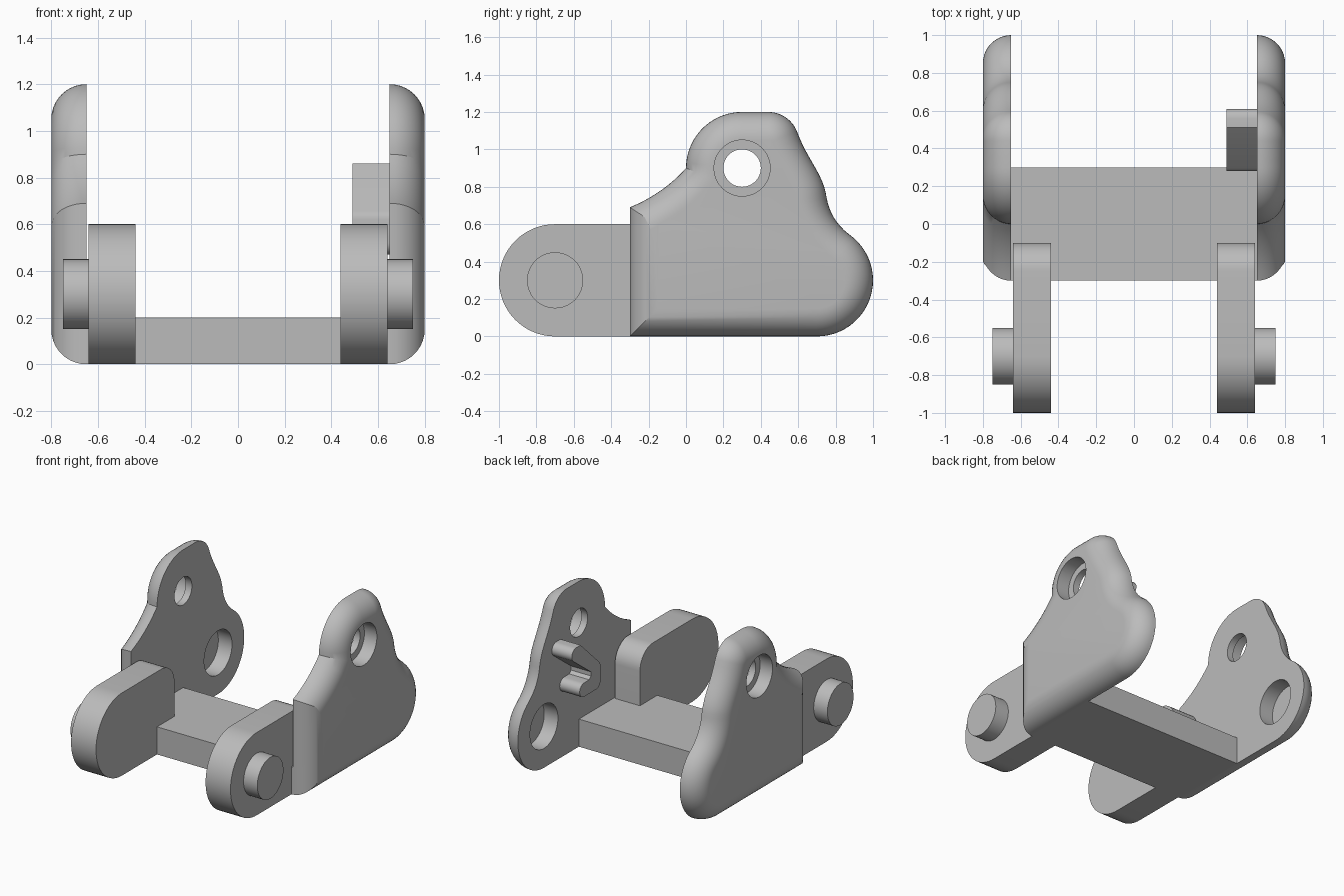
import bpy
import bmesh
from math import sin, cos, radians, pi
from mathutils import Vector

if "Cube" in bpy.data.objects:
    bpy.data.objects.remove(bpy.data.objects["Cube"])

grey = bpy.data.materials.new("plain grey")
grey.use_nodes = True
grey.diffuse_color = (0.5, 0.5, 0.5, 1)
grey.node_tree.nodes["Principled BSDF"].inputs["Base Color"].default_value = (0.5, 0.5, 0.5, 1)


def arc(cy, cz, r, start, end, steps):
    """Points of an arc in the side plane, angles in degrees."""
    angles = [radians(start + (end - start) * i / steps) for i in range(steps + 1)]
    return [(cy + r * cos(a), cz + r * sin(a)) for a in angles]


def curve(a, b, c, d, steps):
    """Inner points of a cubic Bezier segment."""
    pts = []
    for i in range(1, steps):
        t = i / steps
        u = 1 - t
        p = (Vector(a) * u**3 + Vector(b) * 3 * u * u * t
             + Vector(c) * 3 * u * t * t + Vector(d) * t**3)
        pts.append(tuple(p))
    return pts


def inset(pts, d):
    """Move a counter-clockwise outline inward by d with mitred corners."""
    out = []
    for i, p in enumerate(pts):
        p = Vector(p)
        e1 = (p - Vector(pts[i - 1])).normalized()
        e2 = (Vector(pts[(i + 1) % len(pts)]) - p).normalized()
        n1, n2 = Vector((-e1.y, e1.x)), Vector((-e2.y, e2.x))
        out.append(tuple(p + (n1 + n2) * d / (1 + n1.dot(n2))))
    return out


def loft(name, layers):
    """Solid through a list of (x, outline) layers."""
    bm = bmesh.new()
    rings = [[bm.verts.new((x, y, z)) for y, z in pts] for x, pts in layers]
    for a, b in zip(rings, rings[1:]):
        for i in range(len(a)):
            bm.faces.new((a[i - 1], a[i], b[i], b[i - 1]))
    bm.faces.new(rings[0])
    bm.faces.new(rings[-1])
    bmesh.ops.recalc_face_normals(bm, faces=bm.faces)
    mesh = bpy.data.meshes.new(name)
    bm.to_mesh(mesh)
    bm.free()
    mesh.materials.append(grey)
    obj = bpy.data.objects.new(name, mesh)
    bpy.context.collection.objects.link(obj)
    return obj


def prism(name, x0, x1, pts):
    return loft(name, [(x0, pts), (x1, pts)])


def disc(cy, cz, r):
    return arc(cy, cz, r, 0, 360, 48)[:-1]


def select(obj):
    bpy.ops.object.select_all(action='DESELECT')
    obj.select_set(True)
    bpy.context.view_layer.objects.active = obj


def smooth(obj):
    select(obj)
    bpy.ops.object.shade_smooth_by_angle(angle=radians(30))


def cut(obj, cutter):
    cutter.hide_render = True
    mod = obj.modifiers.new("cut", 'BOOLEAN')
    mod.operation = 'DIFFERENCE'
    mod.solver = 'EXACT'
    mod.object = cutter
    select(obj)
    bpy.ops.object.modifier_apply(modifier=mod.name)
    bpy.data.objects.remove(cutter)


# Side plate outline: large rear lobe, waist, top lobe, sloping shoulder
rear = arc(0.7, 0.3, 0.3, -90, 55, 24)
crown = arc(0.44, 1.035, 0.165, 22, 90, 12)
top = arc(0.3, 0.9, 0.3, 90, 180, 18)
waist = (0.752, 0.74)
outline = [(-0.3, 0)] + rear
outline += curve(rear[-1], (0.80, 0.60), (0.765, 0.67), waist, 8) + [waist]
outline += curve(waist, (0.735, 0.87), (0.65, 0.94), crown[0], 12)
outline += crown + top
outline += curve(top[-1], (-0.08, 0.81), (-0.18, 0.74), (-0.3, 0.69), 8) + [(-0.3, 0.69)]

# Lug outline: round front end, small radius at the upper rear corner
lug = arc(-0.7, 0.3, 0.3, 90, 270, 32) + [(-0.1, 0)] + arc(-0.25, 0.45, 0.15, 0, 90, 10)

for side, s in (("left", 1), ("right", -1)):
    # Plate with a fully rounded outer rim
    layers = [(s * 0.65, outline)]
    for i in range(1, 11):
        a = i / 10 * pi / 2
        layers.append((s * (0.65 + 0.15 * sin(a)), inset(outline, 0.149 * (1 - cos(a)))))
    plate = loft(side + "_side_plate", layers)
    # Stepped through hole and inner pin socket
    cut(plate, prism("hole_cutter", s * 0.6, s * 0.9, disc(0.3, 0.9, 0.1)))
    cut(plate, prism("counterbore_cutter", s * 0.7, s * 0.9, disc(0.3, 0.9, 0.15)))
    cut(plate, prism("socket_cutter", s * 0.6, s * 0.76, disc(0.7, 0.3, 0.16)))
    smooth(plate)
    # Front lug and its pin
    smooth(prism(side + "_lug", s * 0.44, s * 0.64, lug))
    smooth(prism(side + "_pin", s * 0.63, s * 0.75, disc(-0.7, 0.3, 0.15)))

# Floor joining both sides
prism("cross_plate", -0.65, 0.65, [(-0.3, 0), (0.3, 0), (0.3, 0.2), (-0.3, 0.2)])

# Open hook on the inside of the left plate
hook = arc(0.56, 0.81, 0.05, -60, 90, 8) + [(0.51, 0.86)]
hook += arc(0.33, 0.62, 0.05, 135, 180, 4) + arc(0.33, 0.52, 0.05, 180, 270, 6)
hook += arc(0.47, 0.52, 0.05, -90, 90, 10)
hook += [(0.41, 0.57), (0.39, 0.59), (0.39, 0.62)]
smooth(prism("inner_hook", 0.49, 0.655, hook))
